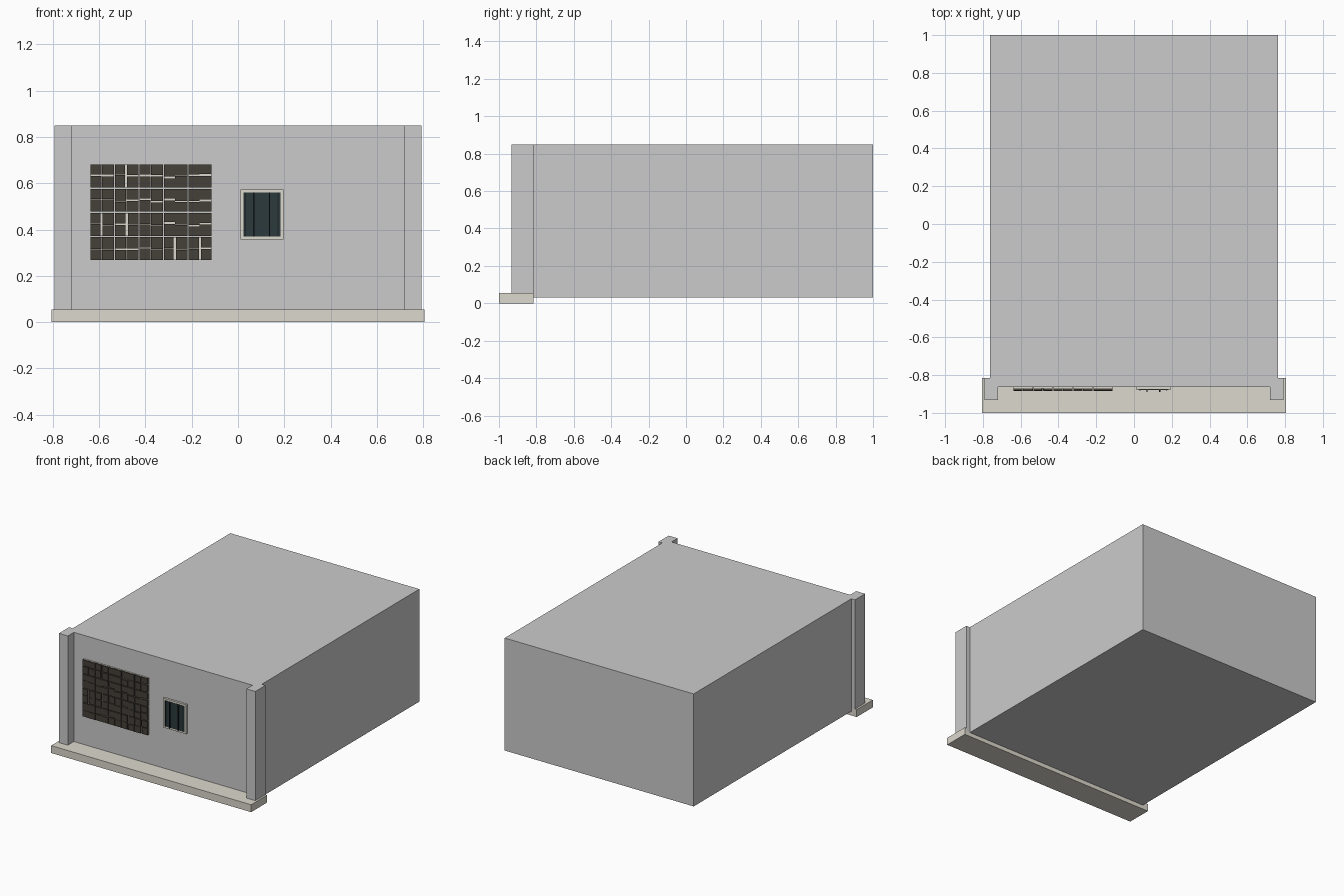
import bpy, bmesh, random

if "Cube" in bpy.data.objects:
    bpy.data.objects.remove(bpy.data.objects["Cube"])

random.seed(4)


def material(name, rgb):
    m = bpy.data.materials.new(name)
    m.diffuse_color = (*rgb, 1)
    m.use_nodes = True
    m.node_tree.nodes["Principled BSDF"].inputs["Base Color"].default_value = m.diffuse_color
    return m


TAN = material("stone", (0.72, 0.69, 0.61))
DARK = material("dark_wood", (0.06, 0.052, 0.042))
GLASS = material("dark_glass", (0.025, 0.042, 0.045))
BLACK = material("bar_black", (0.012, 0.018, 0.02))


def finish(name, bm, mat=None):
    bmesh.ops.recalc_face_normals(bm, faces=bm.faces)
    me = bpy.data.meshes.new(name)
    bm.to_mesh(me)
    bm.free()
    if mat:
        me.materials.append(mat)
    ob = bpy.data.objects.new(name, me)
    bpy.context.collection.objects.link(ob)
    return ob


def add_box(bm, x0, x1, y0, y1, z0, z1):
    vs = bmesh.ops.create_cube(bm, size=1)["verts"]
    for v in vs:
        v.co.x = x1 if v.co.x > 0 else x0
        v.co.y = y1 if v.co.y > 0 else y0
        v.co.z = z1 if v.co.z > 0 else z0


def boxes(name, dims, mat=None):
    bm = bmesh.new()
    for d in dims:
        add_box(bm, *d)
    return finish(name, bm, mat)


# building shell: plan outline with corner pillars, extruded upward
WALL = -0.862
half = [(0.72, WALL), (0.72, -0.932), (0.792, -0.932), (0.792, -0.815),
        (0.762, -0.815), (0.762, 1.0)]
outline = half + [(-x, y) for x, y in reversed(half)]
bm = bmesh.new()
base = bm.faces.new([bm.verts.new((x, y, 0.03)) for x, y in outline])
top = bmesh.ops.extrude_face_region(bm, geom=[base], use_keep_orig=True)["geom"]
for v in top:
    if isinstance(v, bmesh.types.BMVert):
        v.co.z = 0.85
finish("building_shell", bm)

# front step
boxes("front_step", [(-0.806, 0.806, -1.0, -0.815, 0, 0.054)], TAN)

# gridded window: tan backing tiles with dark blocks, narrow gaps between tiles
X0, Z0, PX, PZ = -0.637, 0.268, 0.1056, 0.1045
W, H = 0.101, 0.099
upright_gaps = {(1, 3): 0.47, (0, 1): 0.47, (1, 1): 0.5, (3, 0): 0.47, (4, 0): 0.5}
backs, blocks = [], []
for col in range(5):
    for row in range(4):
        x, z = X0 + col * PX, Z0 + row * PZ
        backs.append((x, x + W, -0.870, WALL + 0.005, z, z + H))
        xm = x + W * upright_gaps.get((col, row), 0.48)
        gap = 0.005 if (col, row) in upright_gaps else 0.0006
        for a, b in ((x, xm - gap), (xm + gap, x + W)):
            zm = z + H * random.uniform(0.44, 0.56)
            g = random.choice((0.001, 0.003, 0.004))
            for c, d in ((z, zm - g), (zm + g, z + H)):
                front = -0.884 + random.uniform(0, 0.004)
                blocks.append((a, b, front, -0.869, c, d))
boxes("grid_window_backing", backs, TAN)
boxes("grid_window_blocks", blocks, DARK)

# small window: frame, pane and upright bars
fx0, fx1, fz0, fz1, t = 0.01, 0.196, 0.358, 0.572, 0.013
boxes("small_window_frame", [
    (fx0, fx0 + t, -0.877, WALL + 0.005, fz0, fz1),
    (fx1 - t, fx1, -0.877, WALL + 0.005, fz0, fz1),
    (fx0 + t, fx1 - t, -0.877, WALL + 0.005, fz0, fz0 + t),
    (fx0 + t, fx1 - t, -0.877, WALL + 0.005, fz1 - t, fz1)], TAN)
boxes("small_window_pane", [(fx0 + t, fx1 - t, -0.879, WALL + 0.005,
                             fz0 + t, fz1 - t)], GLASS)
boxes("small_window_bars", [(x - 0.003, x + 0.003, -0.889, -0.878, fz0 + t, fz1 - t)
                            for x in (0.068, 0.136)], BLACK)
boxes("small_window_edge_bars", [(x - 0.003, x + 0.003, -0.881, -0.878, fz0 + t, fz1 - t)
                                 for x in (0.031, 0.173)], BLACK)
